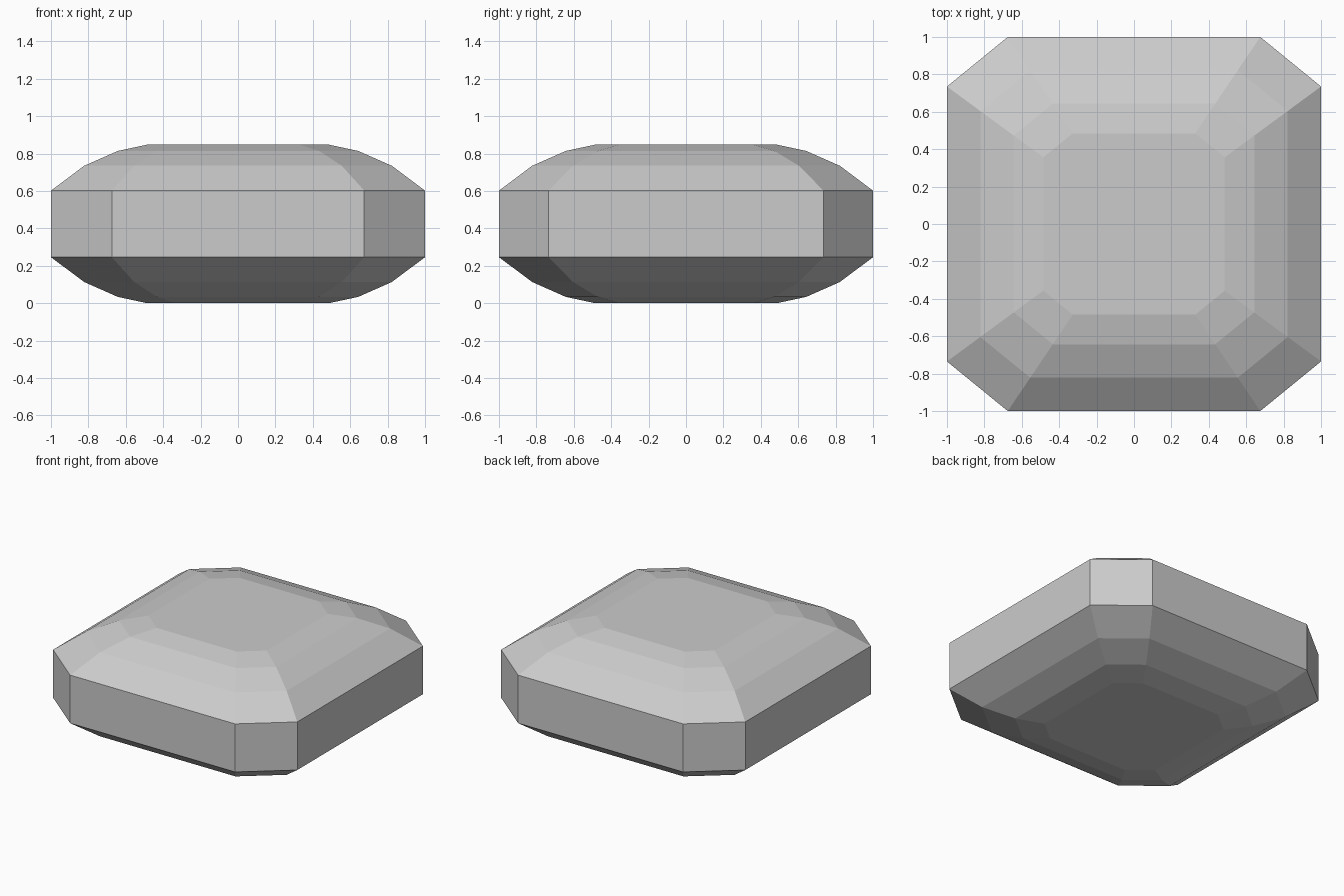
import bpy
import bmesh

cube = bpy.data.objects.get("Cube")
if cube:
    bpy.data.objects.remove(cube, do_unlink=True)

# Plain grey stone
grey = bpy.data.materials.new("stone_grey")
grey.use_nodes = True
colour = (0.6, 0.6, 0.6, 1)
grey.diffuse_color = colour
grey.node_tree.nodes["Principled BSDF"].inputs["Base Color"].default_value = colour

# Rectangular outline with clipped corners
LONG, SHORT = 0.675, 0.735
outline = [(LONG, -1), (1, -SHORT), (1, SHORT), (LONG, 1),
           (-LONG, 1), (-1, SHORT), (-1, -SHORT), (-LONG, -1)]

# Stepped upper half as (scale, height), mirrored for the lower half
HEIGHT = 0.848
upper = [(1, 0.602), (0.822, 0.735), (0.643, 0.814), (0.485, HEIGHT)]
profile = [(s, HEIGHT - z) for s, z in reversed(upper)] + upper

# Faceted gem body
bm = bmesh.new()
rings = [[bm.verts.new((x * s, y * s, z)) for x, y in outline] for s, z in profile]
for low, high in zip(rings, rings[1:]):
    for i in range(len(outline)):
        j = (i + 1) % len(outline)
        bm.faces.new((low[i], low[j], high[j], high[i]))
bm.faces.new(rings[-1])
bm.faces.new(rings[0][::-1])
bmesh.ops.recalc_face_normals(bm, faces=bm.faces)

mesh = bpy.data.meshes.new("faceted_gem")
bm.to_mesh(mesh)
bm.free()
mesh.materials.append(grey)
gem = bpy.data.objects.new("faceted_gem", mesh)
bpy.context.collection.objects.link(gem)
